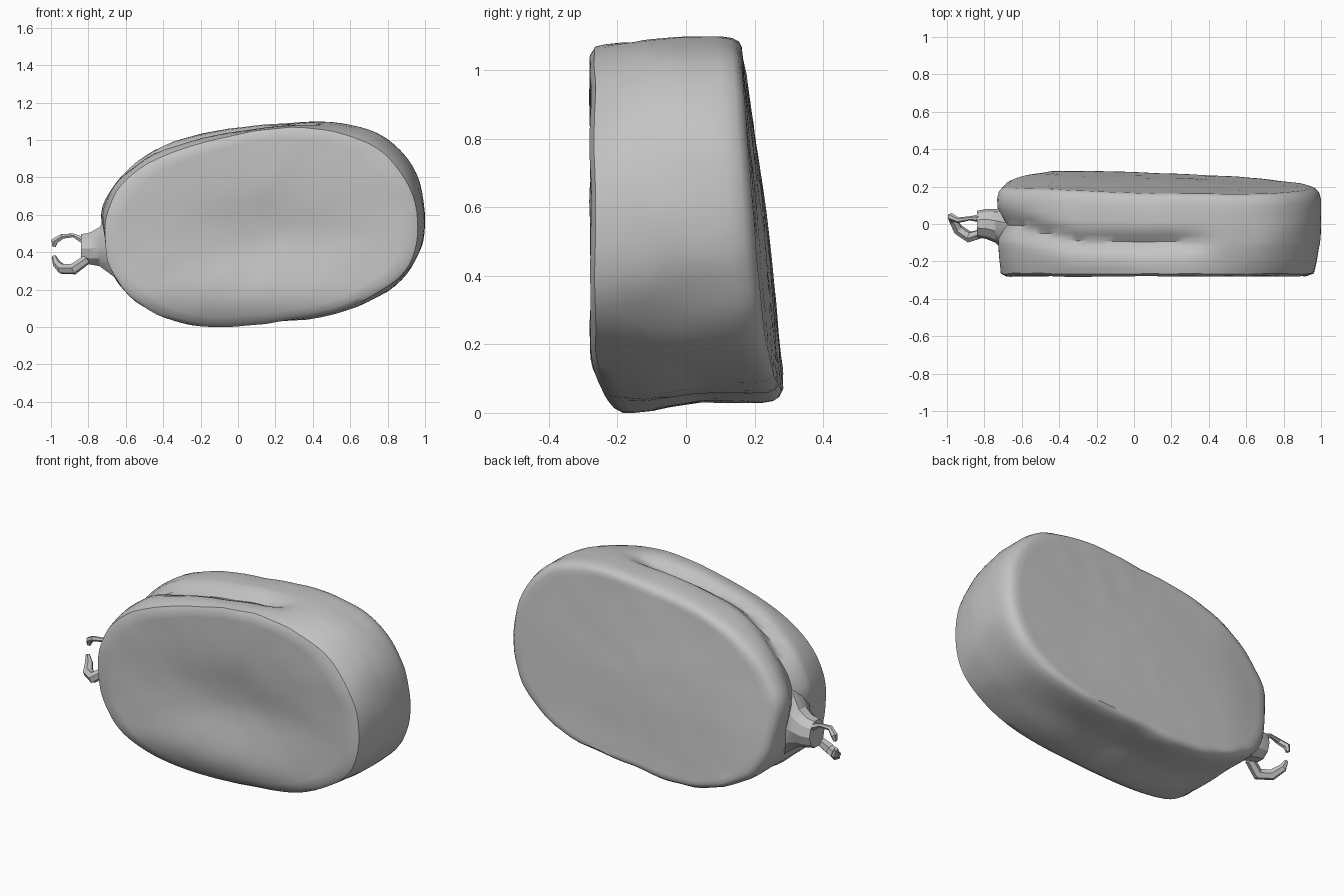
import bpy
import bmesh
import math
from mathutils import Vector, noise

cube = bpy.data.objects.get("Cube")
if cube:
    bpy.data.objects.remove(cube, do_unlink=True)

# Single plain grey material
grey = bpy.data.materials.new("plain grey")
grey.use_nodes = True
grey.diffuse_color = (0.55, 0.55, 0.55, 1)
grey.node_tree.nodes["Principled BSDF"].inputs["Base Color"].default_value = grey.diffuse_color


def clamp(value):
    return max(0.0, min(1.0, value))


def bump(value, middle, width):
    return math.exp(-((value - middle) / width) ** 2)


def finish(obj, angle):
    """Give the part its material and shading."""
    obj.data.materials.clear()
    obj.data.materials.append(grey)
    bpy.ops.object.select_all(action="DESELECT")
    obj.select_set(True)
    bpy.context.view_layer.objects.active = obj
    bpy.ops.object.shade_smooth_by_angle(angle=math.radians(angle))


def loft(name, rings, angle=40):
    """Skin a list of equal closed rings and cap both ends."""
    bm = bmesh.new()
    loops = [[bm.verts.new(p) for p in ring] for ring in rings]
    count = len(loops[0])
    for first, second in zip(loops, loops[1:]):
        for i in range(count):
            j = (i + 1) % count
            bm.faces.new((first[i], first[j], second[j], second[i]))
    bm.faces.new(loops[0])
    bm.faces.new(loops[-1])
    bmesh.ops.recalc_face_normals(bm, faces=bm.faces)
    mesh = bpy.data.meshes.new(name)
    bm.to_mesh(mesh)
    bm.free()
    obj = bpy.data.objects.new(name, mesh)
    bpy.context.collection.objects.link(obj)
    finish(obj, angle)


def smooth_loop(points, steps=5):
    """Closed Catmull-Rom curve through the points."""
    result = []
    n = len(points)
    for i in range(n):
        a, b, c, d = (Vector(points[(i + k) % n]) for k in (-1, 0, 1, 2))
        for s in range(steps):
            t = s / steps
            result.append(0.5 * (2 * b + (c - a) * t + (2 * a - 5 * b + 4 * c - d) * t ** 2
                                 + (3 * b - a - 3 * c + d) * t ** 3))
    return result


# Oval outlines (x, z): the front panel, and the fuller band behind it
front_outline = smooth_loop([
    (-.71, .45), (-.69, .62), (-.59, .78), (-.38, .91), (-.05, 1.01), (.28, 1.06),
    (.56, 1.02), (.77, .91), (.91, .73), (.95, .52), (.91, .33), (.76, .2), (.5, .08),
    (.15, .02), (-.1, 0), (-.34, .03), (-.55, .14), (-.67, .29)])
band_outline = smooth_loop([
    (-.71, .45), (-.725, .64), (-.61, .82), (-.4, .97), (-.05, 1.06), (.28, 1.09),
    (.56, 1.09), (.79, 1.01), (.95, .82), (1, .56), (.95, .36), (.8, .19), (.52, .06),
    (.15, .02), (-.1, 0), (-.34, .03), (-.55, .14), (-.67, .29)])
centre = Vector((.13, .55))


def body_ring(depth, blend, scale):
    """One cross-section: depth runs from front (0) to back (1)."""
    ring = []
    for f, o in zip(front_outline, band_outline):
        p = centre + (f.lerp(o, blend) - centre) * scale
        x, z = p
        # the back leans forward toward the top, turns slightly and bulges
        back = .28 - .11 * z - .03 * x * clamp(1.3 - z)
        back += .016 * bump(x, 0, .55) * bump(z, .52, .32)
        back -= .03 * clamp((-x - .45) / .25)
        y = -.28 + depth * (back + .28)
        # rounded lower front edge
        y += .08 * clamp((.2 - z) / .2) ** 2 * (1 - depth)
        # the underside rises toward the back
        p.y += .03 * clamp((y + .12) / .16) * clamp((.2 - z) / .15)
        if scale > .95:
            # groove along the upper left, wandering forward over the top
            weight = clamp((.45 - x) / .15) * clamp((z - .2) / .2)
            groove_y = -.1 * clamp((x + .7) / .4)
            p -= (p - centre).normalized() * .05 * weight * bump(y, groove_y, .05)
        # shallow hollow in the front panel
        if depth == 0:
            y += .045 * bump(x, .15, .45) * bump(z, .48, .2)
        lump = noise.noise(Vector((x, y, z)) * 7) * .006
        p += (p - centre).normalized() * lump
        y += lump * (.5 if scale < .95 else 1)
        ring.append((p.x, max(y, -.283), max(p.y, 0)))
    return ring


panel_scales = (.1, .2, .3, .4, .5, .6, .7, .8, .9)
front_panel = [(0, 0, s) for s in panel_scales]
back_panel = [(1, 1, s) for s in reversed(panel_scales)]
band = [(0, 0, .97), (.03, .2, 1), (.1, .4, 1), (.22, .65, 1), (.3, .75, 1), (.36, .85, 1),
        (.42, .9, 1), (.5, .95, 1), (.58, 1, 1), (.66, 1, 1), (.76, 1, 1), (.86, 1, 1),
        (.94, 1, .99), (.98, 1, .97), (1, 1, .94)]
loft("pouch_body", [body_ring(*section) for section in front_panel + band + back_panel])


# Tapered neck on the right end: x, y, centre z, half height, half depth
def neck_ring(x, y, z, height, depth, sides=10):
    angles = [math.tau * k / sides for k in range(sides)]
    return [(x, y + depth * math.cos(a), z + height * math.sin(a)) for a in angles]


neck = [(-.6, -.03, .46, .25, .16), (-.69, -.03, .45, .17, .12), (-.74, -.01, .43, .11, .09),
        (-.79, 0, .42, .09, .08), (-.84, 0, .42, .08, .07)]
loft("neck", [neck_ring(*section) for section in neck], 25)


def hoop_arm(name, path):
    """Round bar through (x, y, z, thickness) points."""
    curve = bpy.data.curves.new(name, "CURVE")
    curve.dimensions = "3D"
    curve.bevel_depth = .022
    curve.bevel_resolution = 1
    curve.use_fill_caps = True
    spline = curve.splines.new("POLY")
    spline.points.add(len(path) - 1)
    for point, (x, y, z, thickness) in zip(spline.points, path):
        point.co = (x, y, z, 1)
        point.radius = thickness
    arm = bpy.data.objects.new(name, curve)
    bpy.context.collection.objects.link(arm)
    bpy.ops.object.select_all(action="DESELECT")
    arm.select_set(True)
    bpy.context.view_layer.objects.active = arm
    bpy.ops.object.convert(target="MESH")
    finish(bpy.context.view_layer.objects.active, 25)


# Broken hoop at the end of the neck
hoop_arm("hoop_upper_arm", [(-.82, .03, .46, 1), (-.88, .03, .49, .5), (-.94, .02, .485, .7),
                            (-.98, .04, .46, .9), (-.985, .04, .43, .5)])
hoop_arm("hoop_lower_arm", [(-.985, .03, .38, .5), (-.97, .02, .34, 1), (-.94, -.03, .31, 1.3),
                            (-.88, -.07, .31, 1.4), (-.81, -.05, .36, 1.2)])
